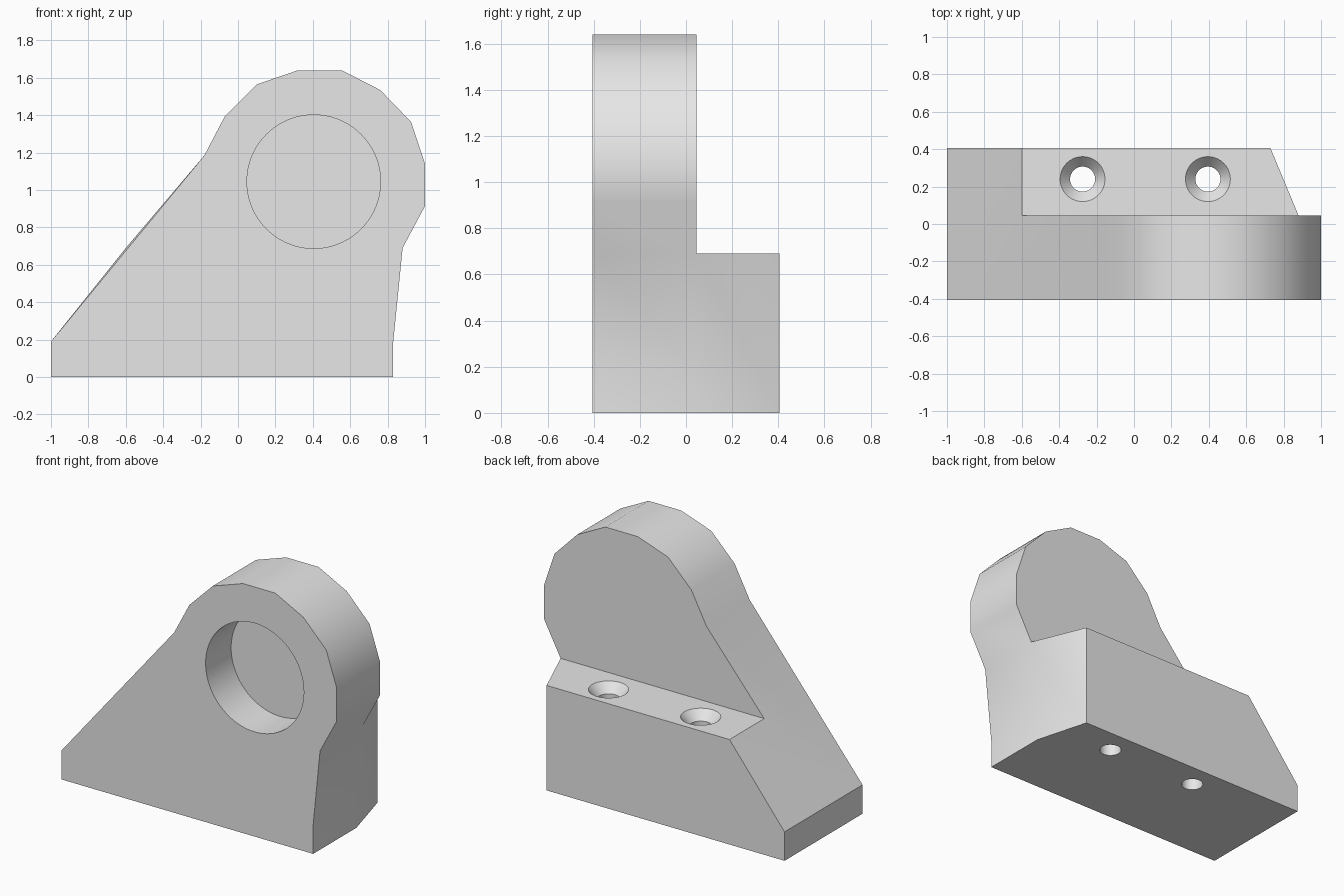
import bpy
import bmesh
import math
from mathutils import Matrix

cube = bpy.data.objects.get("Cube")
if cube:
    bpy.data.objects.remove(cube, do_unlink=True)

FRONT, STEP, BACK = -0.405, 0.045, 0.405   # depth of the three main planes
SHELF = 0.69                               # height of the bolting shelf

# Single grey material
grey = bpy.data.materials.new("plain grey")
grey.use_nodes = True
grey.diffuse_color = (0.8, 0.8, 0.8, 1)
grey.node_tree.nodes["Principled BSDF"].inputs["Base Color"].default_value = (0.8, 0.8, 0.8, 1)


def finish(bm, name):
    """Turn a bmesh into a linked object with outward normals."""
    bmesh.ops.recalc_face_normals(bm, faces=bm.faces)
    mesh = bpy.data.meshes.new(name)
    bm.to_mesh(mesh)
    bm.free()
    mesh.materials.append(grey)
    obj = bpy.data.objects.new(name, mesh)
    bpy.context.collection.objects.link(obj)
    return obj


def lathe(name, profile, matrix, sides=64):
    """Closed solid of revolution from (radius, height) pairs."""
    bm = bmesh.new()
    rings = []
    for r, h in profile:
        angles = [math.tau * i / sides for i in range(sides)]
        rings.append([bm.verts.new((r * math.cos(a), r * math.sin(a), h)) for a in angles])
    for low, high in zip(rings, rings[1:]):
        for i in range(sides):
            j = (i + 1) % sides
            bm.faces.new((low[i], low[j], high[j], high[i]))
    bm.faces.new(rings[0])
    bm.faces.new(rings[-1])
    bm.transform(matrix)
    return finish(bm, name)


# Bracket body: rounded upright in front, sloped shelf block behind
rim = [(-0.18, 1.185), (-0.07, 1.395), (0.1, 1.565), (0.32, 1.64), (0.555, 1.64),
       (0.76, 1.535), (0.925, 1.365), (1, 1.14), (1, 0.915), (0.88, SHELF),
       (0.83, 0.19), (0.83, 0)]
bm = bmesh.new()


def vert(x, y, z):
    return bm.verts.new((x, y, z))


front = [vert(x, FRONT, z) for x, z in rim]
mid = [vert(x, STEP, z) for x, z in rim]
toe_f, toe_b = vert(-1, FRONT, 0.19), vert(-1, BACK, 0.19)
foot_f, foot_b = vert(-1, FRONT, 0), vert(-1, BACK, 0)
crest_mid, crest_back = vert(-0.6, STEP, SHELF), vert(-0.6, BACK, SHELF)
corner_top, corner_low = vert(0.73, BACK, SHELF), vert(0.73, BACK, 0)
shoulder, side, heel = mid[9:]

faces = [
    [foot_f, toe_f] + front,                                  # front
    [crest_mid] + mid[:10],                                   # upright back
    [crest_mid, crest_back, corner_top, shoulder],            # shelf top
    [foot_b, toe_b, crest_back, corner_top, corner_low],      # block back
    [foot_f, front[-1], heel, corner_low, foot_b],            # underside
    [foot_f, toe_f, toe_b, foot_b],                           # toe end
    [toe_f, toe_b, crest_back, crest_mid],                    # slope
    [toe_f, crest_mid, mid[0]],
    [toe_f, mid[0], front[0]],
    [shoulder, corner_top, corner_low],                       # rear corner cut
    [shoulder, corner_low, side],
    [side, corner_low, heel],
]
faces += [[front[i], front[i + 1], mid[i + 1], mid[i]] for i in range(len(rim) - 1)]
for face in faces:
    bm.faces.new(face)
body = finish(bm, "bracket_body")

# Cutters: blind bearing bore and two countersunk bolt holes
bore = Matrix.Translation((0.405, FRONT, 1.045)) @ Matrix.Rotation(math.pi / 2, 4, "X")
cutters = [lathe("bore_cutter", [(0.357, -0.265), (0.357, 0.1)], bore, 96)]
bolt = [(0.067, -0.1), (0.067, SHELF - 0.06), (0.12, SHELF), (0.1465, SHELF + 0.03)]
for x in (-0.275, 0.395):
    cutters.append(lathe("bolt_hole_cutter", bolt, Matrix.Translation((x, 0.24, 0))))

bpy.ops.object.select_all(action="DESELECT")
body.select_set(True)
bpy.context.view_layer.objects.active = body
for cutter in cutters:
    cutter.hide_render = True
    mod = body.modifiers.new("cut", "BOOLEAN")
    mod.operation = "DIFFERENCE"
    mod.solver = "EXACT"
    mod.object = cutter
    bpy.ops.object.modifier_apply(modifier=mod.name)
    bpy.data.objects.remove(cutter, do_unlink=True)

bpy.ops.object.shade_smooth_by_angle(angle=math.radians(30))
